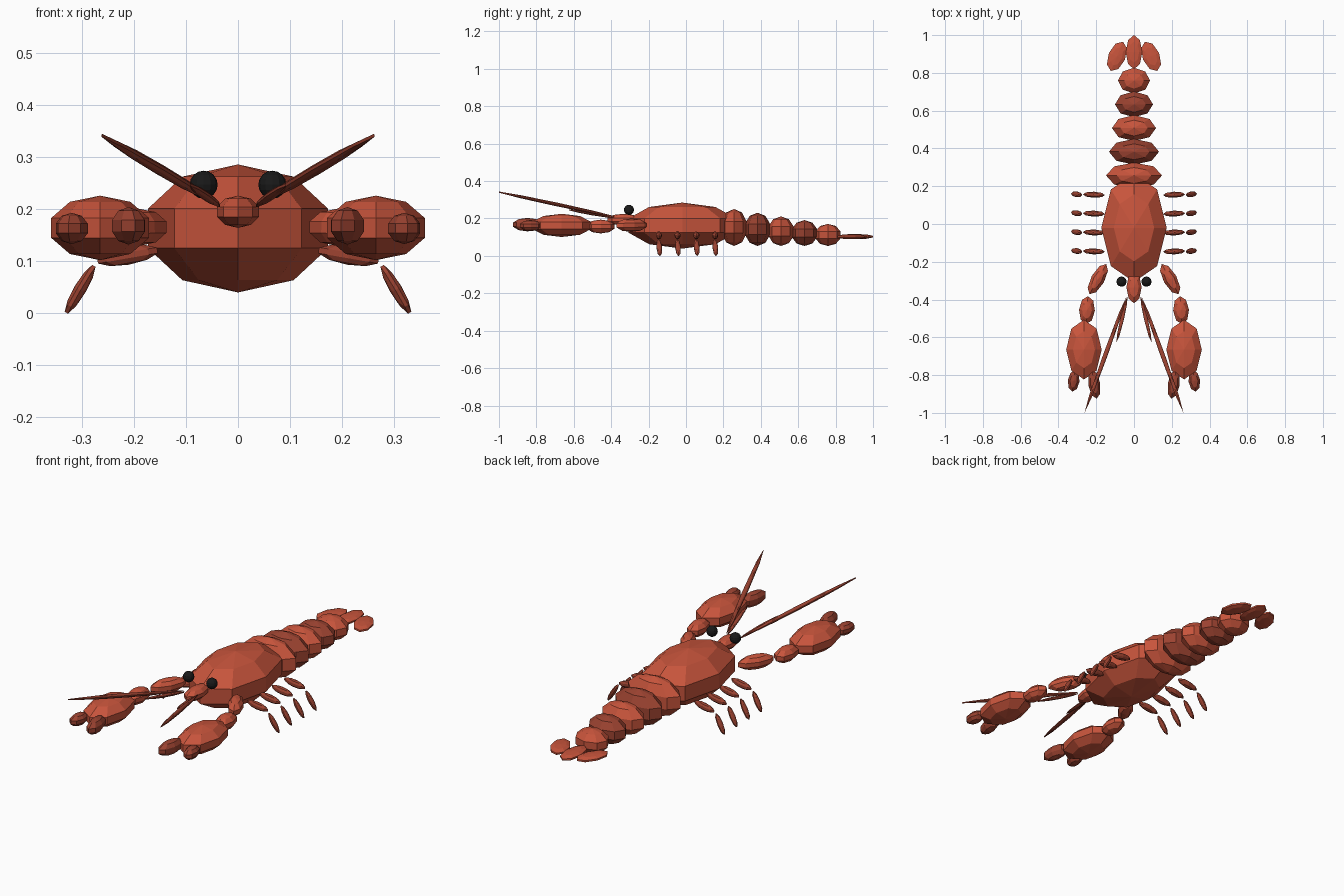
import bpy, bmesh
from mathutils import Vector, Matrix

if "Cube" in bpy.data.objects:
    bpy.data.objects.remove(bpy.data.objects["Cube"])


def material(name, rgb):
    m = bpy.data.materials.new(name)
    m.diffuse_color = (*rgb, 1)
    m.use_nodes = True
    m.node_tree.nodes["Principled BSDF"].inputs["Base Color"].default_value = m.diffuse_color
    return m


SHELL = material("shell_red", (0.58, 0.09, 0.045))
DARK = material("dark_red", (0.33, 0.055, 0.03))
BLACK = material("eye_black", (0.01, 0.01, 0.01))


def blob(name, center, half, mat, direction=(0, 1, 0), segs=8, rings=5):
    """Faceted ellipsoid; half = visible half sizes, local y points along direction."""
    k = 0.951 if rings % 2 else 1.0
    bm = bmesh.new()
    bmesh.ops.create_uvsphere(bm, u_segments=segs, v_segments=rings, radius=1)
    rot = Vector(direction).to_track_quat('Y', 'Z').to_matrix().to_4x4()
    size = Matrix.Diagonal((half[0] / k, half[1] / k, half[2], 1))
    bm.transform(Matrix.Translation(center) @ rot @ size)
    bmesh.ops.recalc_face_normals(bm, faces=bm.faces)
    mesh = bpy.data.meshes.new(name)
    bm.to_mesh(mesh)
    bm.free()
    mesh.materials.append(mat)
    obj = bpy.data.objects.new(name, mesh)
    bpy.context.collection.objects.link(obj)
    return obj


def limb(name, a, b, rx, rz, mat):
    """Ellipsoid stretched between two points."""
    a, b = Vector(a), Vector(b)
    return blob(name, (a + b) / 2, (rx, (b - a).length / 2, rz), mat, b - a)


# Carapace and rostrum
blob("carapace", (0, -0.02, 0.162), (0.173, 0.287, 0.123), SHELL)
blob("rostrum", (0, -0.335, 0.194), (0.04, 0.085, 0.031), SHELL)

# Tail segments, shrinking and resting at one height
for i in range(5):
    hz = 0.099 - 0.01 * i
    blob(f"tail_segment_{i + 1}", (0, 0.257 + 0.1255 * i, 0.053 + hz),
         (0.148 - 0.0158 * i, 0.068, hz), DARK if i % 2 else SHELL)

# Tail fan centre
blob("tail_fan_middle", (0, 0.91, 0.103), (0.044, 0.09, 0.014), SHELL)

for s, side in ((-1, "left"), (1, "right")):
    # Tail fan lobes
    limb(f"tail_fan_{side}", (s * 0.058, 0.965, 0.103), (s * 0.123, 0.81, 0.103), 0.046, 0.014, SHELL)

    # Eyes
    blob(f"eye_{side}", (s * 0.066, -0.305, 0.246), (0.027, 0.027, 0.027), BLACK, segs=12, rings=8)

    # Antennae
    limb(f"long_antenna_{side}", (s * 0.04, -0.385, 0.21), (s * 0.262, -1.0, 0.341), 0.012, 0.01, DARK)
    limb(f"short_antenna_{side}", (s * 0.035, -0.385, 0.205), (s * 0.092, -0.625, 0.246), 0.01, 0.008, DARK)

    # Claw arm
    limb(f"upper_arm_{side}", (s * 0.147, -0.212, 0.165), (s * 0.236, -0.372, 0.163), 0.036, 0.036, SHELL)
    limb(f"lower_arm_{side}", (s * 0.244, -0.382, 0.157), (s * 0.254, -0.53, 0.157), 0.042, 0.037, SHELL)

    # Claw
    blob(f"claw_palm_{side}", (s * 0.265, -0.665, 0.163), (0.094, 0.158, 0.062), SHELL)
    limb(f"outer_finger_{side}", (s * 0.313, -0.775, 0.162), (s * 0.326, -0.887, 0.162), 0.031, 0.03, DARK)
    limb(f"inner_finger_{side}", (s * 0.223, -0.77, 0.167), (s * 0.198, -0.925, 0.167), 0.032, 0.036, DARK)

    # Walking legs
    for i in range(4):
        y = -0.147 + 0.1 * i
        limb(f"upper_leg_{side}_{i + 1}", (s * 0.155, y, 0.12), (s * 0.27, y + 0.004, 0.1), 0.016, 0.018, DARK)
        limb(f"lower_leg_{side}_{i + 1}", (s * 0.277, y, 0.09), (s * 0.33, y + 0.008, 0.0), 0.015, 0.012, DARK)
